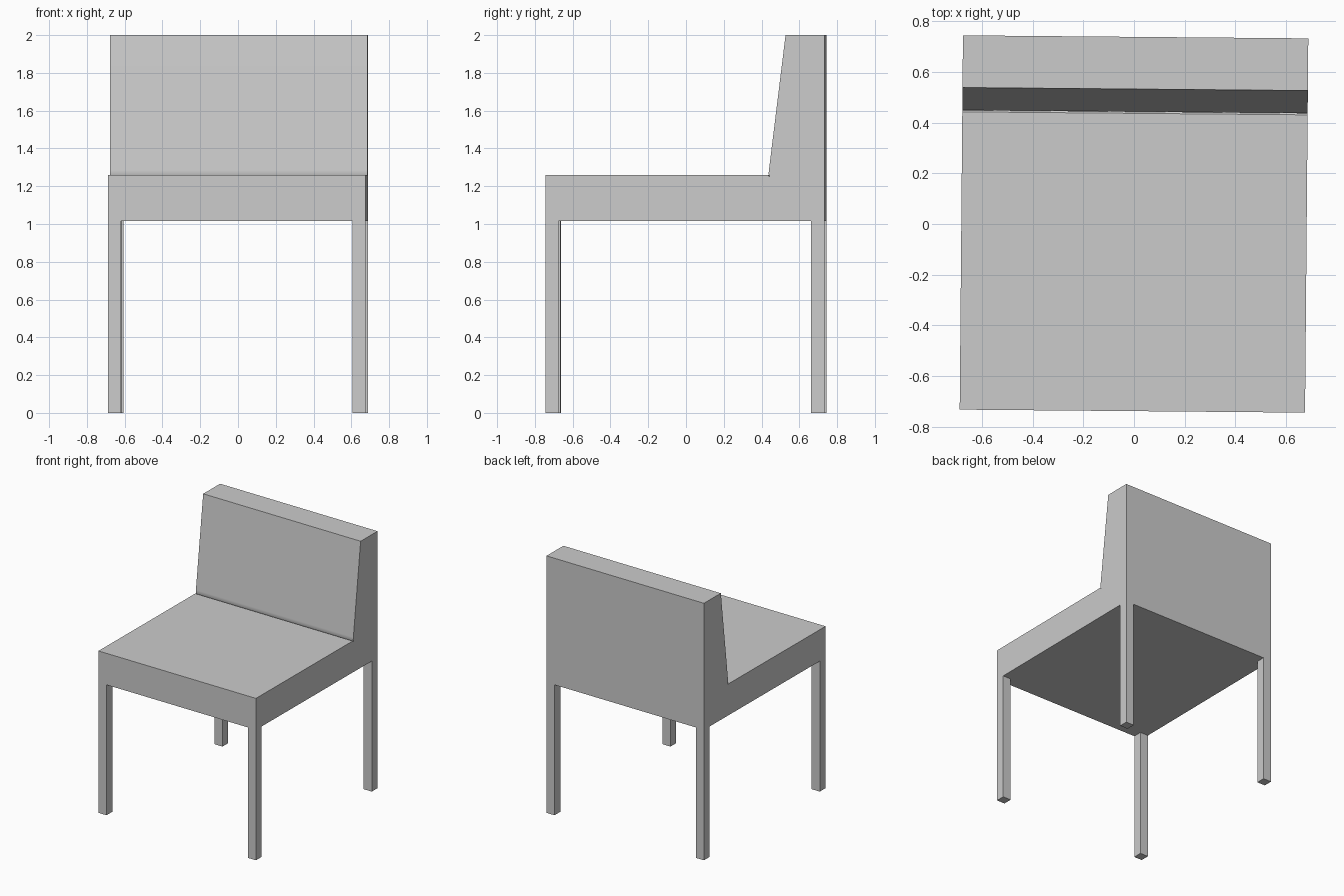
import bpy
import bmesh
from math import radians
from mathutils import Matrix

cube = bpy.data.objects.get("Cube")
if cube:
    bpy.data.objects.remove(cube, do_unlink=True)

HALF_W, HALF_D = 0.682, 0.739
SEAT_BOTTOM, SEAT_TOP = 1.015, 1.26
LEG = 0.07
TURN = Matrix.Rotation(radians(-0.5), 4, 'Z')  # whole chair sits slightly turned

grey = bpy.data.materials.new("light_grey")
grey.use_nodes = True
grey.diffuse_color = (0.6, 0.6, 0.6, 1)
grey.node_tree.nodes["Principled BSDF"].inputs["Base Color"].default_value = (0.6, 0.6, 0.6, 1)


def add_object(name, bm):
    bmesh.ops.recalc_face_normals(bm, faces=bm.faces)
    mesh = bpy.data.meshes.new(name)
    bm.to_mesh(mesh)
    bm.free()
    mesh.materials.append(grey)
    obj = bpy.data.objects.new(name, mesh)
    obj.matrix_world = TURN
    bpy.context.collection.objects.link(obj)
    return obj


# Seat and backrest: one side profile (y, z) extruded across the width
profile = [(-HALF_D, SEAT_BOTTOM), (HALF_D, SEAT_BOTTOM), (HALF_D, 2.0), (0.533, 2.0),
           (0.445, 1.285), (0.443, 1.266), (0.449, 1.25), (0.437, SEAT_TOP),
           (-HALF_D, SEAT_TOP)]
bm = bmesh.new()
side = bm.faces.new([bm.verts.new((-HALF_W, y, z)) for y, z in profile])
extruded = bmesh.ops.extrude_face_region(bm, geom=[side])["geom"]
bmesh.ops.translate(bm, vec=(2 * HALF_W, 0, 0),
                    verts=[v for v in extruded if isinstance(v, bmesh.types.BMVert)])
seat = add_object("seat_and_backrest", bm)

# Soft crease where the backrest meets the seat
bpy.ops.object.select_all(action='DESELECT')
seat.select_set(True)
bpy.context.view_layer.objects.active = seat
bpy.ops.object.shade_smooth_by_angle(angle=radians(30))

# Four square legs flush with the seat corners
for end, sy in (("front", -1), ("back", 1)):
    for hand, sx in (("right", -1), ("left", 1)):
        bm = bmesh.new()
        place = (Matrix.Translation((sx * (HALF_W - LEG / 2), sy * (HALF_D - LEG / 2), SEAT_BOTTOM / 2))
                 @ Matrix.Diagonal((LEG, LEG, SEAT_BOTTOM, 1)))
        bmesh.ops.create_cube(bm, size=1, matrix=place)
        add_object(f"{end}_{hand}_leg", bm)
